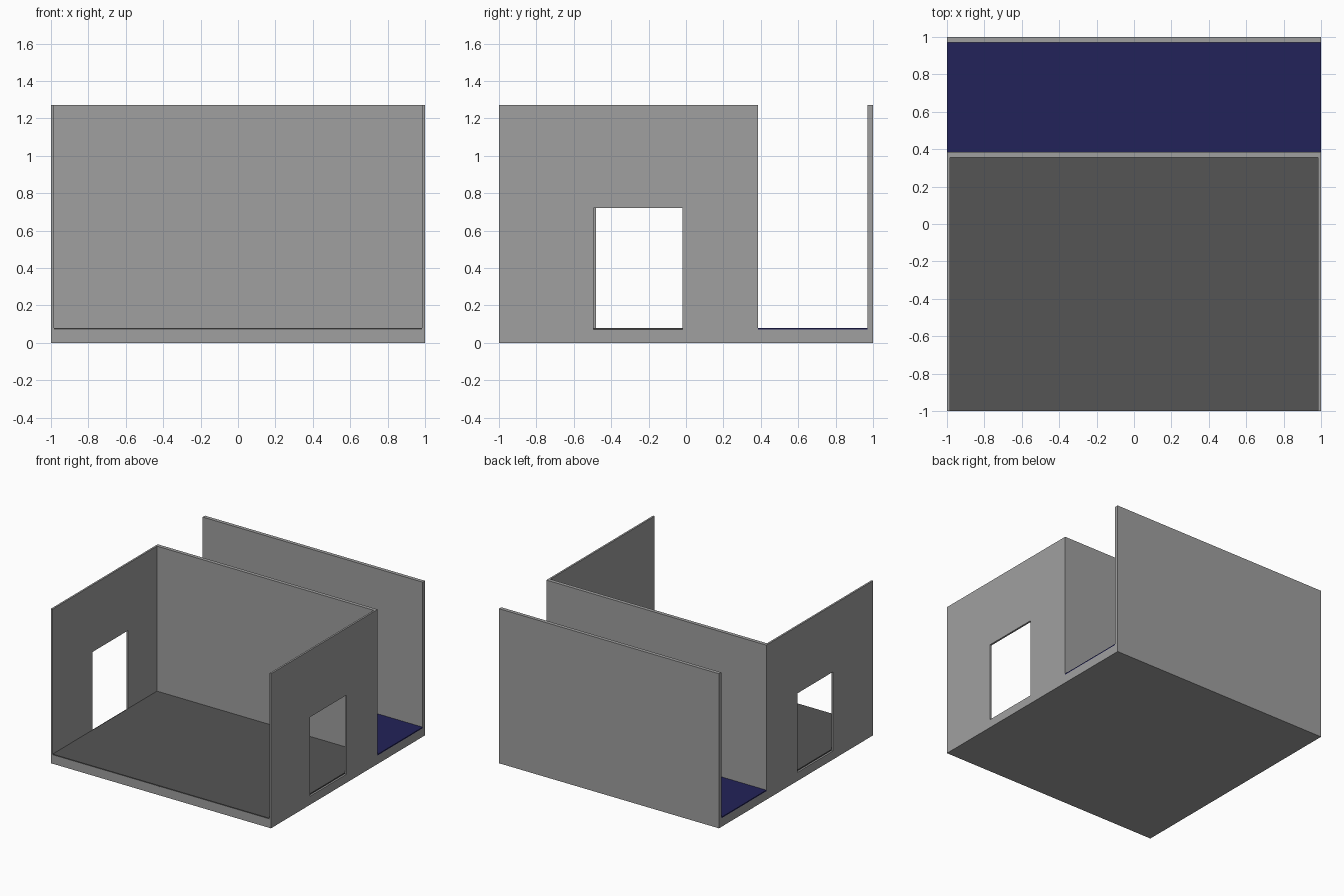
import bpy

if "Cube" in bpy.data.objects:
    bpy.data.objects.remove(bpy.data.objects["Cube"])


def material(name, r, g, b):
    m = bpy.data.materials.new(name)
    m.diffuse_color = (r, g, b, 1)
    m.use_nodes = True
    m.node_tree.nodes["Principled BSDF"].inputs["Base Color"].default_value = m.diffuse_color
    return m


wall_gray = material("wall gray", 0.35, 0.35, 0.35)
floor_gray = material("floor gray", 0.09, 0.09, 0.09)
navy = material("navy blue", 0.016, 0.016, 0.1)


def box(name, x, y, z, mat):
    """Box from (min, max) ranges."""
    bpy.ops.mesh.primitive_cube_add(size=1)
    o = bpy.context.object
    o.name = name
    for v in o.data.vertices:
        v.co = [r[0] if c < 0 else r[1] for c, r in zip(v.co, (x, y, z))]
    o.data.materials.append(mat)
    return o


def wall_with_door(name, x, door_y, door_top):
    """Side wall drawn as one outline in YZ, with a doorway standing on the base."""
    y0, y1, z0, z1 = -1, 0.385, BASE, TOP
    d0, d1 = door_y
    outline = [(y0, z0), (d0, z0), (d0, door_top), (d1, door_top),
               (d1, z0), (y1, z0), (y1, z1), (y0, z1)]
    n = len(outline)
    verts = [(px, y, z) for px in x for y, z in outline]
    faces = [tuple(reversed(range(n))), tuple(range(n, 2 * n))]
    faces += [(i, (i + 1) % n, (i + 1) % n + n, i + n) for i in range(n)]
    me = bpy.data.meshes.new(name)
    me.from_pydata(verts, [], faces)
    me.materials.append(wall_gray)
    o = bpy.data.objects.new(name, me)
    bpy.context.collection.objects.link(o)


BASE, FLOOR, TOP = 0.07, 0.079, 1.27

# Base slab and thin floor plates
box("base_slab", (-1, 1), (-1, 1), (0, BASE), wall_gray)
box("room_floor", (-0.985, 0.985), (-1, 0.355), (BASE, FLOOR), floor_gray)
box("channel_floor", (-1, 1), (0.385, 0.97), (BASE, FLOOR), navy)

# Cross walls
box("middle_wall", (-0.985, 0.985), (0.355, 0.385), (BASE, TOP), wall_gray)
box("back_wall", (-1, 1), (0.97, 1), (BASE, TOP), wall_gray)

# Side walls with doorways
wall_with_door("right_wall", (0.985, 1), (-0.495, -0.02), 0.72)
wall_with_door("left_wall", (-1, -0.985), (-0.48, -0.02), 0.72)
